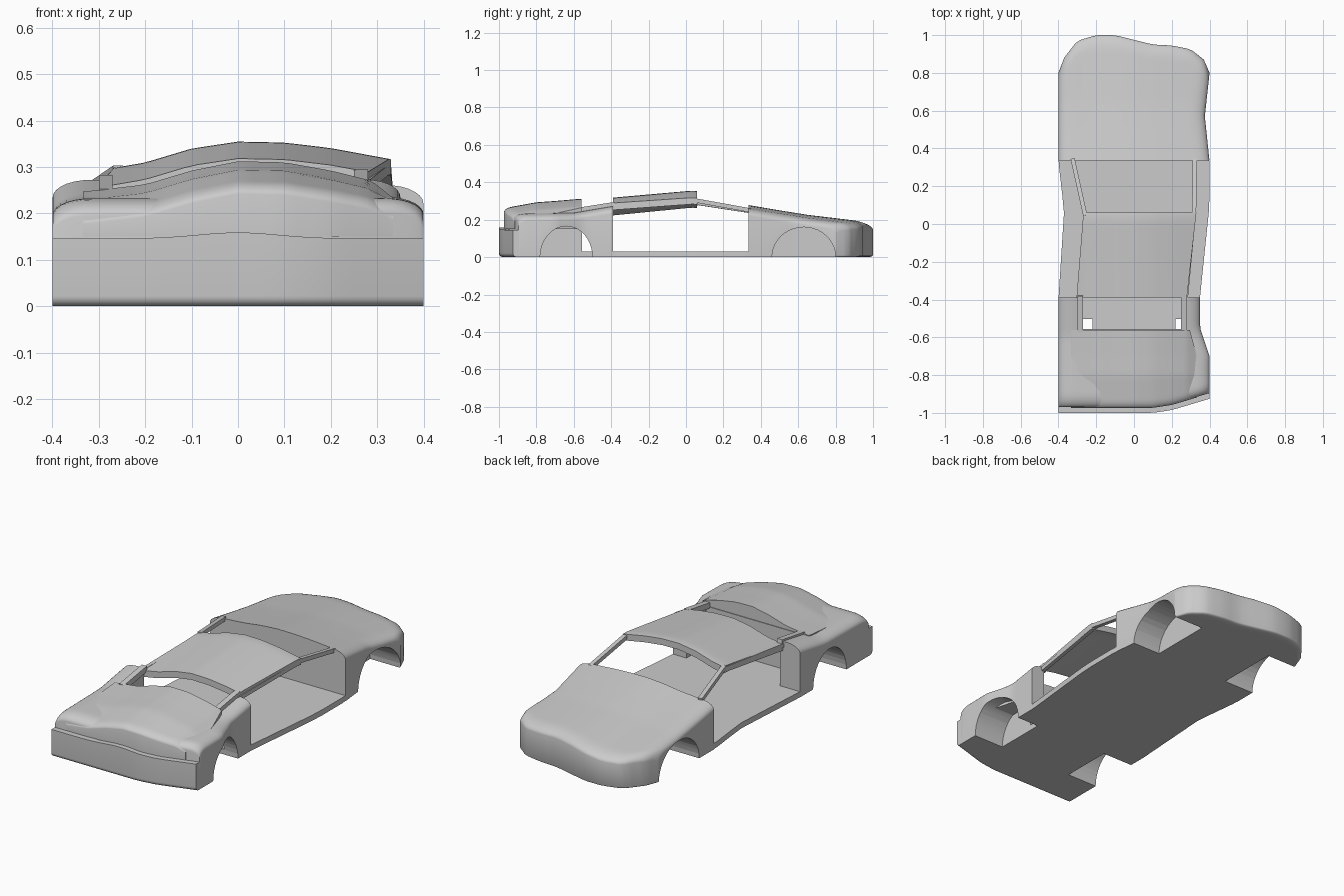
import bpy, bmesh, math
from mathutils import Vector

if "Cube" in bpy.data.objects:
    bpy.data.objects.remove(bpy.data.objects["Cube"])


def interp(tab):
    def f(v):
        if v <= tab[0][0]:
            return tab[0][1]
        for (a, p), (b, q) in zip(tab, tab[1:]):
            if v <= b:
                return p + (q - p) * (v - a) / (b - a)
        return tab[-1][1]
    return f


# plan outline: half widths on each side, and the two end curves
right_w = interp([(-.7, .4), (-.55, .35), (-.38, .35), (.1, .4), (.33, .4), (.57, .375), (.8, .4)])
left_w = interp([(-.4, .4), (.07, .37), (.33, .4)])
nose = interp([(.1, -1), (.2, -.985), (.4, -.925)])
tail = interp([(-.4, .8), (-.37, .88), (-.3, .97), (-.2, 1), (-.1, 1), (.1, .95),
               (.2, .945), (.3, .925), (.37, .87), (.4, .8)])
# crown across the width
crown = interp([(-.33, -.065), (-.27, -.057), (-.2, -.045), (-.1, -.015), (0, 0),
                (.1, -.002), (.2, -.014), (.33, -.038)])
hood_crown = interp([(-.33, -.065), (-.2, -.05), (-.1, -.02), (0, 0), (.1, -.002),
                     (.2, -.02), (.28, -.04), (.33, -.065)])


def rnd(s, start, r):
    s = min(1, max(0, (s - start) / (1 - start)))
    return r * (1 - math.sqrt(1 - s * s))


def finish(ob):
    bpy.ops.object.select_all(action='DESELECT')
    ob.select_set(True)
    bpy.context.view_layer.objects.active = ob
    bpy.ops.object.shade_smooth_by_angle(angle=math.radians(35))


def slab(name, y0, y1, top, bot, umax=1.0, lw=left_w, rw=right_w, n=32, m=28):
    """Closed slab: y0(x), y1(x) end curves, top/bot(x, y, u, t) heights."""
    bm = bmesh.new()
    tops, bots = [], []
    for i in range(n + 1):
        s = math.sin(math.pi / 2 * (2 * i / n - 1))
        u = s * umax
        rt, rb = [], []
        for j in range(m + 1):
            t = .5 - .5 * math.cos(math.pi * j / m)
            y = y0(u * .4) * (1 - t) + y1(u * .4) * t
            x = u * (rw(y) if u > 0 else lw(y))
            rt.append(bm.verts.new((x, y, top(x, y, s, t))))
            rb.append(bm.verts.new((x, y, bot(x, y, s, t))))
        tops.append(rt)
        bots.append(rb)
    for i in range(n):
        for j in range(m):
            for g in (tops, bots):
                bm.faces.new((g[i][j], g[i + 1][j], g[i + 1][j + 1], g[i][j + 1]))
    rim = [(i, 0) for i in range(n)] + [(n, j) for j in range(m)]
    rim += [(i, m) for i in range(n, 0, -1)] + [(0, j) for j in range(m, 0, -1)]
    for (a, b), (c, d) in zip(rim, rim[1:] + rim[:1]):
        bm.faces.new((tops[a][b], tops[c][d], bots[c][d], bots[a][b]))
    bmesh.ops.recalc_face_normals(bm, faces=bm.faces)
    me = bpy.data.meshes.new(name)
    bm.to_mesh(me)
    bm.free()
    ob = bpy.data.objects.new(name, me)
    bpy.context.collection.objects.link(ob)
    finish(ob)
    return ob


def cut(ob, cutter):
    cutter.hide_render = True
    bpy.ops.object.select_all(action='DESELECT')
    bpy.context.view_layer.objects.active = ob
    ob.select_set(True)
    mod = ob.modifiers.new("cut", 'BOOLEAN')
    mod.operation, mod.solver, mod.object = 'DIFFERENCE', 'EXACT', cutter
    bpy.ops.object.modifier_apply(modifier=mod.name)
    bpy.data.objects.remove(cutter)
    finish(ob)


def wheel_wells(ob, y, ry, rz):
    for side in (-1, 1):
        bpy.ops.mesh.primitive_cylinder_add(vertices=40, radius=1, depth=.3,
                                            location=(side * .37, y, 0), rotation=(0, math.pi / 2, 0))
        c = bpy.context.object
        c.scale = (rz, ry, 1)
        bpy.context.view_layer.update()
        cut(ob, c)


def bar(name, a, b, w, h):
    a, b = Vector(a), Vector(b)
    bpy.ops.mesh.primitive_cube_add(size=1, location=(a + b) / 2)
    ob = bpy.context.object
    ob.name = name
    d = b - a
    ob.rotation_euler = d.to_track_quat('Y', 'Z').to_euler()
    ob.scale = (w, d.length, h)


def const(v):
    return lambda *a: v


# front body with fenders, cabin pocket and wheel wells
fender = interp([(-.97, .225), (-.9, .232), (-.6, .237), (-.39, .272)])
front = slab("front_body", lambda x: nose(x) + .03, const(-.39),
             lambda x, y, s, t: fender(y) - rnd(abs(s), .8, .038) - rnd(1 - t, .9, .03), const(0))
bpy.ops.mesh.primitive_cube_add(size=1, location=(-.005, -.4, .53))
pocket = bpy.context.object
pocket.scale = (.55, .31, 1)
bpy.context.view_layer.update()
cut(front, pocket)
wheel_wells(front, -.64, .14, .165)

# front bumper
slab("front_bumper", nose, lambda x: nose(x) + .07,
     lambda x, y, s, t: .146 + .013 * math.exp(-(x / .12) ** 2),
     lambda x, y, s, t: rnd(1 - t, .7, .022), m=14)

# raised hood panel
hood_z = interp([(-.97, .262), (-.8, .293), (-.7, .3), (-.56, .312)])
slab("hood", lambda x: nose(x) + .027, const(-.56),
     lambda x, y, s, t: hood_z(y) + hood_crown(x) - rnd(1 - t, .9, .02), const(.15), umax=.835)

# rear body
deck = interp([(.335, .278), (.5, .25), (.65, .226), (.8, .208), (.95, .19), (1, .185)])
rear = slab("rear_body", const(.335), tail,
            lambda x, y, s, t: deck(y) + .45 * crown(x) - rnd(abs(s), .8, .04) - rnd(t, .88, .03),
            lambda x, y, s, t: rnd(t, .95, .01))
wheel_wells(rear, .63, .17, .16)

# floor pan
slab("floor", const(-.48), const(.4), const(.03), const(0), m=14)

# roof panel
roof_z = interp([(-.39, .318), (.03, .355), (.06, .353)])
roof_l = interp([(-.39, .3), (.06, .265)])
roof_r = interp([(-.39, .28), (.06, .33)])
slab("roof", const(-.39), const(.06), lambda x, y, s, t: roof_z(y) + crown(x),
     lambda x, y, s, t: roof_z(y) + crown(x) - .034, lw=roof_l, rw=roof_r, m=14)

# side rails and window pillars
bar("roof_rail_left", (-.295, -.40, .25), (-.258, .06, .285), .02, .022)
bar("roof_rail_right", (.275, -.40, .262), (.318, .06, .296), .02, .022)
bar("rear_pillar_left", (-.325, .345, .246), (-.258, .045, .292), .022, .022)
bar("rear_pillar_right", (.322, .345, .25), (.318, .045, .304), .022, .022)
bar("front_pillar_left", (-.285, -.57, .238), (-.285, -.38, .268), .03, .03)
bar("front_pillar_right", (.265, -.57, .25), (.265, -.38, .28), .03, .03)
